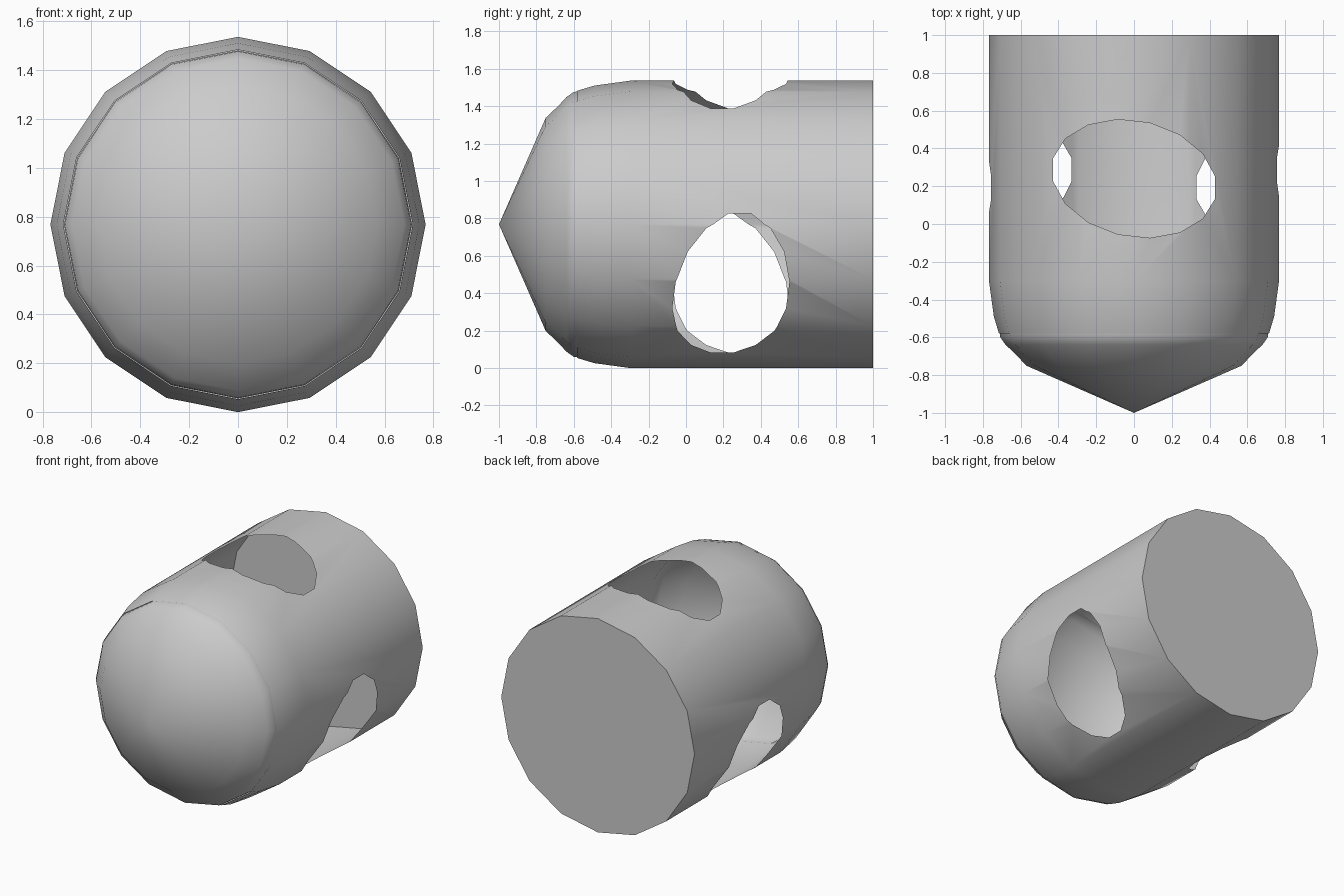
import bpy, bmesh
from math import sin, cos, pi, tau, radians, hypot
from mathutils import Matrix, Vector

cube = bpy.data.objects.get("Cube")
if cube:
    bpy.data.objects.remove(cube, do_unlink=True)

SIDES = 16
AXIS_Z = 0.768

grey = bpy.data.materials.new("plain_grey")
grey.use_nodes = True
GREY = (0.6, 0.6, 0.6, 1)
grey.diffuse_color = GREY
grey.node_tree.nodes["Principled BSDF"].inputs["Base Color"].default_value = GREY


def make_object(name, bm):
    bmesh.ops.recalc_face_normals(bm, faces=bm.faces)
    mesh = bpy.data.meshes.new(name)
    bm.to_mesh(mesh)
    bm.free()
    mesh.materials.append(grey)
    obj = bpy.data.objects.new(name, mesh)
    bpy.context.collection.objects.link(obj)
    return obj


def loft(bm, rings, caps):
    """Bridge equal rings of points, optionally closing both ends."""
    rows = [[bm.verts.new(p) for p in ring] for ring in rings]
    for a, b in zip(rows, rows[1:]):
        n = len(a)
        for i in range(n):
            bm.faces.new((a[i], a[(i + 1) % n], b[(i + 1) % n], b[i]))
    if caps:
        bm.faces.new(rows[0])
        bm.faces.new(rows[-1])
    return rows


def circle(y, r):
    return [(r * sin(tau * i / SIDES), y, AXIS_Z + r * cos(tau * i / SIDES))
            for i in range(SIDES)]


def activate(obj):
    bpy.ops.object.select_all(action="DESELECT")
    obj.select_set(True)
    bpy.context.view_layer.objects.active = obj


# Tubular body, closed for cutting
bm = bmesh.new()
profile = [(1, 0.768), (-0.3, 0.768), (-0.49, 0.742), (-0.58, 0.715)]
loft(bm, [circle(y, r) for y, r in profile], True)
body = make_object("body", bm)

# Three slanted oval openings spaced evenly around the body
for k in range(3):
    turn = Matrix.Translation((0, 0, AXIS_Z)) @ Matrix.Rotation(k * tau / 3, 4, "Y")
    oval = []
    for i in range(SIDES):
        t = tau * (i + 0.5) / SIDES
        x = 0.437 * cos(t)
        oval.append((x, 0.24 + 0.31 * sin(t) - 0.11 * x))
    bm = bmesh.new()
    loft(bm, [[turn @ Vector((x, y, h)) for x, y in oval] for h in (0.35, 1.2)], True)
    cutter = make_object("opening_cutter", bm)
    cutter.hide_render = True
    activate(body)
    mod = body.modifiers.new("opening", "BOOLEAN")
    mod.operation = "DIFFERENCE"
    mod.solver = "EXACT"
    mod.object = cutter
    bpy.ops.object.modifier_apply(modifier=mod.name)
    bpy.data.objects.remove(cutter, do_unlink=True)

# Leave a thin hollow shell: drop the opening walls and the front cap
bm = bmesh.new()
bm.from_mesh(body.data)
inner = []
for f in bm.faces:
    c = f.calc_center_median()
    if c.y < 0.9 and hypot(c.x, c.z - AXIS_Z) < 0.69:
        inner.append(f)
bmesh.ops.delete(bm, geom=inner, context="FACES")
bm.to_mesh(body.data)
bm.free()

# Pointed nose
bm = bmesh.new()
nose_profile = [(-0.57, 0.712), (-0.6, 0.708), (-0.64, 0.68), (-0.68, 0.636), (-0.75, 0.57)]
rows = loft(bm, [circle(y, r) for y, r in nose_profile], False)
tip = bm.verts.new((0, -1, AXIS_Z))
for i in range(SIDES):
    bm.faces.new((rows[-1][i], rows[-1][(i + 1) % SIDES], tip))
nose = make_object("nose", bm)

for obj in (body, nose):
    activate(obj)
    bpy.ops.object.shade_smooth_by_angle(angle=radians(50))
